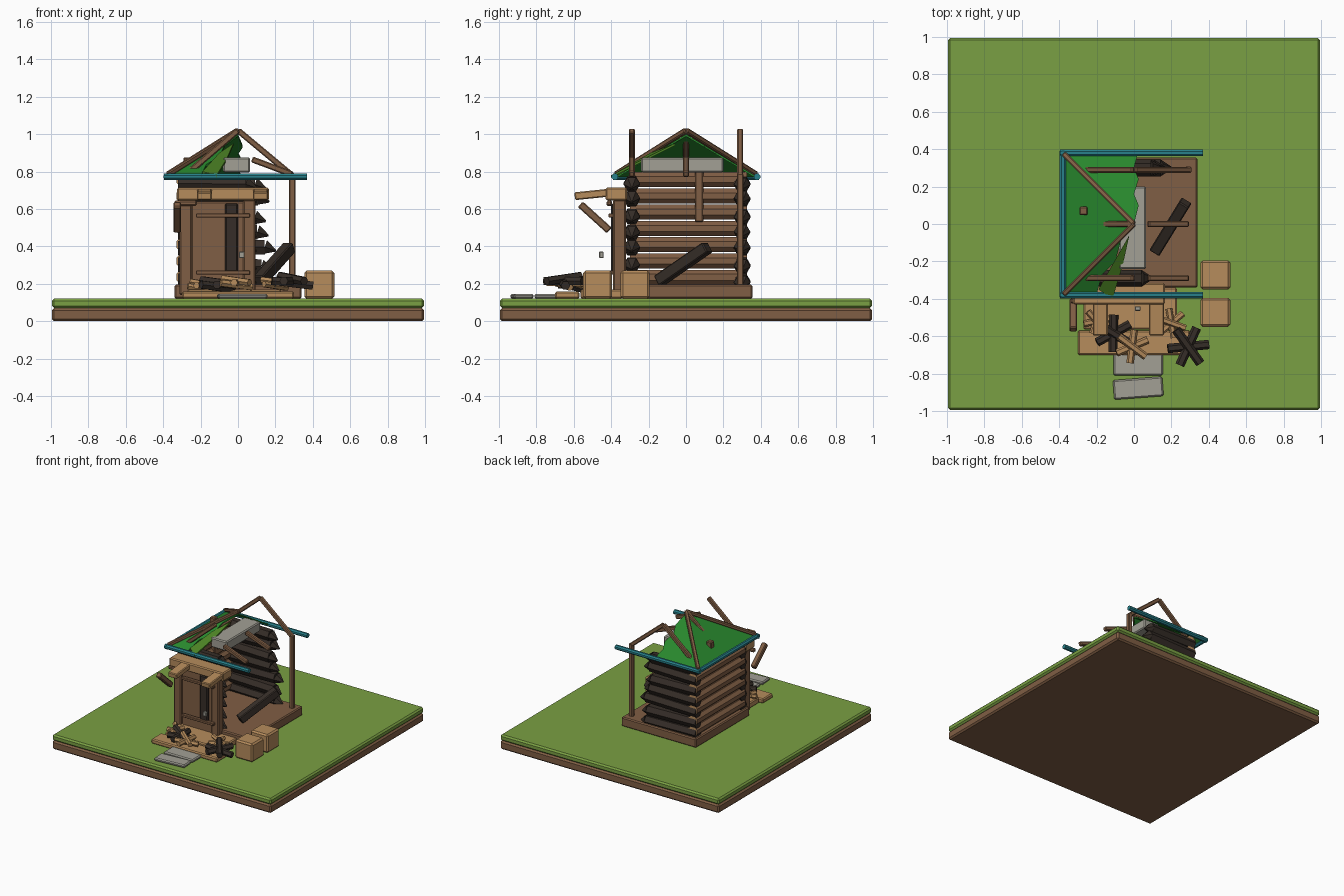
import bpy, bmesh, math, random
from mathutils import Vector, Matrix

if "Cube" in bpy.data.objects:
    bpy.data.objects.remove(bpy.data.objects["Cube"])

random.seed(4)


def mat(name, r, g, b):
    m = bpy.data.materials.new(name)
    m.diffuse_color = (r, g, b, 1)
    m.use_nodes = True
    m.node_tree.nodes["Principled BSDF"].inputs["Base Color"].default_value = m.diffuse_color
    return m


BROWN = mat("brown wood", 0.216, 0.112, 0.058)
TAN = mat("light wood", 0.468, 0.262, 0.107)
CHAR = mat("charred wood", 0.037, 0.027, 0.021)
GRASS = mat("grass green", 0.195, 0.352, 0.056)
TEAL = mat("teal metal", 0.021, 0.22, 0.26)
STONE = mat("grey stone", 0.36, 0.35, 0.30)
ROOF = mat("roof green", 0.021, 0.242, 0.026)
SHARD = mat("broken roof green", 0.07, 0.22, 0.017)


def finish(bm, name, *mats):
    bmesh.ops.recalc_face_normals(bm, faces=bm.faces)
    me = bpy.data.meshes.new(name)
    bm.to_mesh(me)
    bm.free()
    for m in mats:
        me.materials.append(m)
    ob = bpy.data.objects.new(name, me)
    bpy.context.collection.objects.link(ob)
    return ob


def solid(name, size, matrix, m, bevel):
    bm = bmesh.new()
    bmesh.ops.create_cube(bm, size=1, matrix=Matrix.Diagonal((*size, 1)))
    if bevel:
        bmesh.ops.bevel(bm, geom=bm.edges[:], offset=bevel, segments=1, affect='EDGES')
    bm.transform(matrix)
    return finish(bm, name, m)


def box(name, lo, hi, m, bevel=0.008, turn=0):
    lo, hi = Vector(lo), Vector(hi)
    place = Matrix.Translation((lo + hi) / 2) @ Matrix.Rotation(turn, 4, 'Z')
    return solid(name, hi - lo, place, m, bevel)


def along(p, q):
    p, q = Vector(p), Vector(q)
    d = q - p
    # local z runs from p to q, local x stays level
    side = d.cross(Vector((0, 0, 1)))
    side = side.normalized() if side.length > 1e-5 else Vector((1, 0, 0))
    z = d.normalized()
    rot = Matrix((side, z.cross(side), z)).transposed().to_4x4()
    return Matrix.Translation((p + q) / 2) @ rot, d.length


def beam(name, p, q, w, m, h=None, bevel=0.006):
    place, length = along(p, q)
    return solid(name, (w, h or w, length), place, m, bevel)


def log(name, p, q, r, m, end=None, tip=1.0, sides=8):
    place, length = along(p, q)
    bm = bmesh.new()
    bmesh.ops.create_cone(bm, cap_ends=True, segments=sides, radius1=r,
                          radius2=r * tip, depth=length, matrix=Matrix.Rotation(math.pi / sides, 4, 'Z'))
    bm.normal_update()
    for f in bm.faces:
        f.material_index = 1 if end and abs(f.normal.z) > 0.9 else 0
    bm.transform(place)
    return finish(bm, name, m, *([end] if end else []))


def plate(name, pts, m, t=0.012):
    bm = bmesh.new()
    f = bm.faces.new([bm.verts.new(p) for p in pts])
    ex = bmesh.ops.extrude_face_region(bm, geom=[f])
    vs = [v for v in ex['geom'] if isinstance(v, bmesh.types.BMVert)]
    bmesh.ops.translate(bm, verts=vs, vec=(0, 0, -t))
    return finish(bm, name, m)


# Ground block and cabin floor
box("soil", (-0.995, -0.995, 0), (0.995, 0.995, 0.07), BROWN, 0.012)
box("grass", (-0.995, -0.995, 0.07), (0.995, 0.995, 0.12), GRASS, 0.012)
box("cabin_floor", (-0.34, -0.34, 0.12), (0.34, 0.355, 0.195), BROWN)

# Log walls: sound on the left, charred and broken at the back and front
for i in range(7):
    z = 0.235 + 0.087 * i
    log("left_wall_log", (-0.29, -0.30, z), (-0.29, 0.325, z), 0.043, BROWN, TAN)
    broken = 0.15 - 0.012 * i + random.uniform(-0.02, 0.02)
    for name, y, x in (("back_wall_log", 0.30, broken), ("front_wall_log", -0.29, 0.04)):
        dz = random.uniform(-0.012, 0.012)
        log(name, (-0.32, y, z - 0.02), (x, y, z - 0.02 + dz), 0.045, CHAR, sides=6)
        log(name + "_splinter", (x, y, z - 0.02 + dz), (x + 0.06, y, z - 0.04 + dz),
            0.045, CHAR, tip=0.12, sides=6)

# Back corner post and the fallen charred beam
beam("corner_post", (0.29, 0.29, 0.19), (0.29, 0.29, 0.79), 0.035, BROWN)
beam("fallen_beam", (0.115, -0.145, 0.215), (0.275, 0.115, 0.395), 0.062, CHAR)

# Rafters: left side standing, right side complete only at the back
for y in (-0.29, 0, 0.29):
    beam("left_rafter", (-0.27, y, 0.79), (0.0, y, 1.02), 0.032, BROWN)
beam("right_rafter", (0, 0.29, 1.02), (0.30, 0.29, 0.77), 0.032, BROWN)
for y in (-0.29, 0):
    beam("broken_rafter", (0.075, y, 0.865), (0.29, y, 0.785), 0.032, BROWN)
for s in (-1, 1):
    beam("hip_beam", (-0.375, s * 0.375, 0.785), (0, 0, 1.02), 0.028, BROWN)

# Broken hip roof
E, A = 0.375, (0, 0, 1.0)
plate("left_roof", [(-E, -E, 0.775), A, (-E, E, 0.775)], ROOF)
plate("back_roof", [(-E, E, 0.775), A, (0.025, 0.10, 0.94), (0.0, 0.16, 0.904),
                    (0.025, 0.24, 0.856), (0.0, 0.30, 0.82), (0.02, E, 0.775)], ROOF)
plate("front_roof", [(-E, -E, 0.775), (-0.20, -E, 0.775), (-0.17, -0.27, 0.838),
                     (-0.10, -0.20, 0.88), (-0.07, -0.09, 0.946), A], ROOF)
plate("roof_shard", [(-0.025, -0.06, 0.95), (-0.10, -0.19, 0.90), (-0.19, -0.35, 0.80),
                     (-0.115, -0.40, 0.78), (-0.06, -0.22, 0.87)], SHARD)
box("ceiling_slab", (-0.08, -0.24, 0.795), (0.065, 0.20, 0.875), STONE)
beam("hanging_post", (-0.27, 0.07, 0.53), (-0.27, 0.07, 0.875), 0.045, BROWN)

# Gutters
for s in (-1, 1):
    log("side_gutter", (-0.395, s * 0.38, 0.772), (0.37, s * 0.38, 0.772), 0.019, TEAL)
log("left_gutter", (-0.38, -0.39, 0.772), (-0.38, 0.39, 0.772), 0.019, TEAL)

# Doorway
for x in (-0.28, 0.06):
    box("door_post", (x - 0.033, -0.39, 0.14), (x + 0.033, -0.32, 0.65), BROWN)
box("door", (-0.25, -0.375, 0.15), (0.04, -0.335, 0.64), BROWN)
box("charred_strip", (-0.07, -0.40, 0.25), (0.0, -0.37, 0.63), CHAR)
for z in (0.26, 0.565):
    box("door_brace", (-0.225, -0.415, z - 0.011), (0.065, -0.385, z + 0.011), BROWN, 0.004)
box("door_handle", (0.005, -0.465, 0.337), (0.035, -0.44, 0.372), STONE, 0.004)
box("lintel", (-0.325, -0.43, 0.645), (0.165, -0.315, 0.715), TAN)
for x in (-0.18, 0.12):
    beam("awning_beam", (x, -0.595, 0.668), (x, -0.40, 0.688), 0.08, TAN, 0.042)
beam("awning_brace", (-0.325, -0.565, 0.625), (-0.325, -0.41, 0.485), 0.04, BROWN)
box("awning_rail", (-0.34, -0.425, 0.615), (-0.22, -0.395, 0.645), BROWN)

# Porch, stepping stones, crates
box("porch_step", (-0.30, -0.70, 0.12), (0.30, -0.57, 0.158), TAN)
box("porch_deck", (-0.27, -0.565, 0.12), (0.23, -0.34, 0.17), TAN)
box("stepping_stone", (-0.11, -0.81, 0.12), (0.155, -0.69, 0.146), STONE)
box("stepping_stone", (-0.11, -0.93, 0.12), (0.155, -0.825, 0.146), STONE, turn=0.075)
box("crate", (0.355, -0.55, 0.12), (0.515, -0.395, 0.27), TAN, 0.012)
box("crate", (0.355, -0.35, 0.12), (0.515, -0.195, 0.27), TAN, 0.012)


# Rubble: crossed pieces of split wood
def heap(name, x, y, z, reach, r, m, start):
    for k in range(3):
        a = start + k * math.pi / 3
        d = Vector((math.cos(a), math.sin(a), 0.12 * (k - 1))) * reach
        c = Vector((x, y, z + 0.012 * (k - 1)))
        log(name, c - d, c + d, r, m, sides=6)


heap("charred_rubble", 0.29, -0.655, 0.215, 0.11, 0.025, CHAR, 0.1)
heap("charred_rubble", -0.11, -0.585, 0.195, 0.10, 0.024, CHAR, 0.5)
heap("wood_rubble", -0.01, -0.655, 0.205, 0.09, 0.020, TAN, 0.4)
heap("wood_rubble", 0.20, -0.53, 0.20, 0.08, 0.018, TAN, 0.7)
heap("wood_rubble", -0.20, -0.52, 0.19, 0.07, 0.018, TAN, 0.2)
